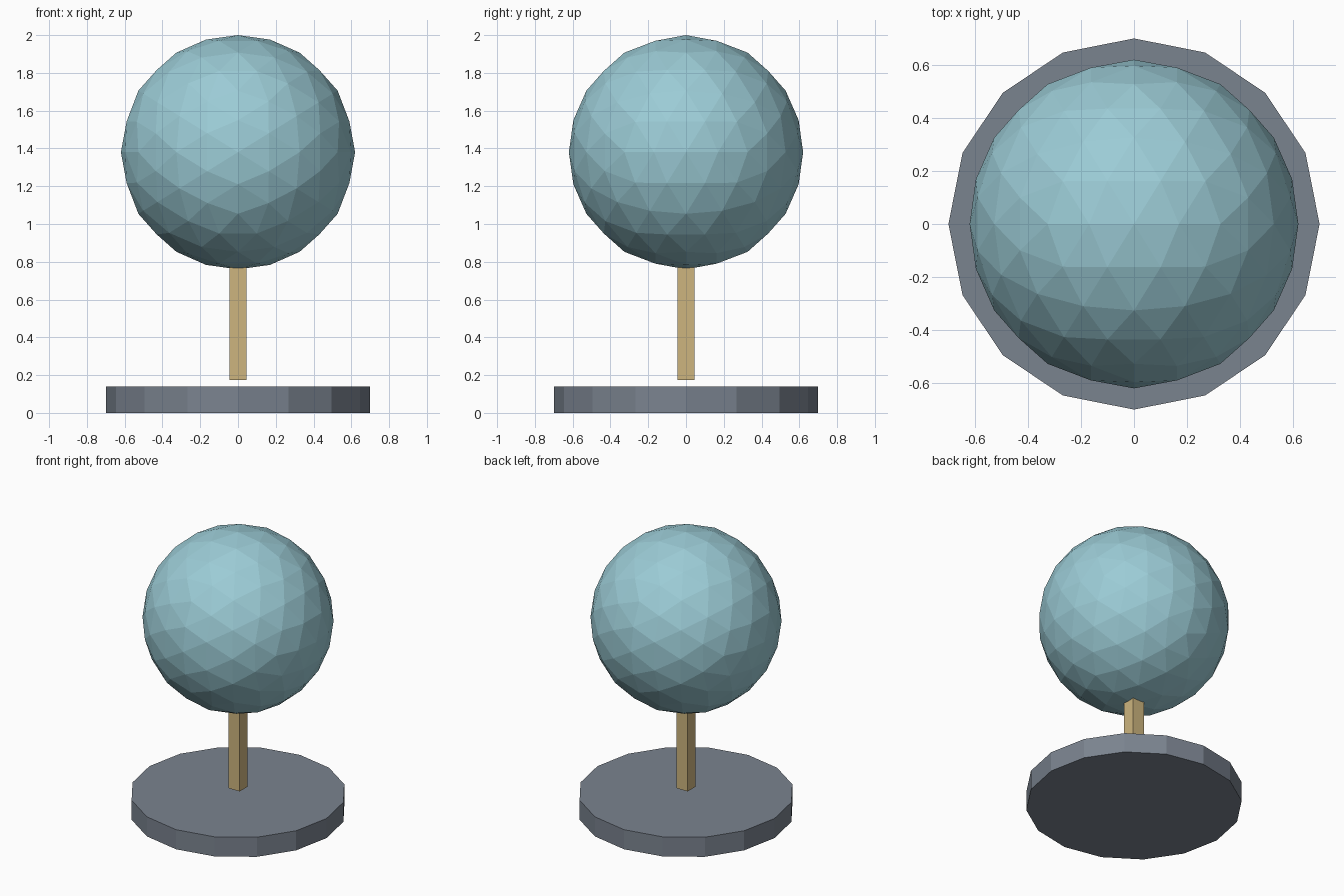
import bpy, bmesh
from math import sqrt
from mathutils import Matrix, Vector

if "Cube" in bpy.data.objects:
    bpy.data.objects.remove(bpy.data.objects["Cube"])


def make_object(name, bm, color):
    bmesh.ops.recalc_face_normals(bm, faces=bm.faces[:])
    mesh = bpy.data.meshes.new(name)
    bm.to_mesh(mesh)
    bm.free()
    mat = bpy.data.materials.new(name + "_color")
    mat.diffuse_color = (*color, 1)
    mat.use_nodes = True
    mat.node_tree.nodes["Principled BSDF"].inputs["Base Color"].default_value = mat.diffuse_color
    mesh.materials.append(mat)
    obj = bpy.data.objects.new(name, mesh)
    bpy.context.collection.objects.link(obj)
    return obj


# Base: sixteen-sided disc
bm = bmesh.new()
bmesh.ops.create_cone(bm, cap_ends=True, segments=16, radius1=0.70, radius2=0.70,
                      depth=0.14, matrix=Matrix.Translation((0, 0, 0.07)))
make_object("base_disc", bm, (0.195, 0.227, 0.275))

# Post: slim square bar, floating just above the base and reaching into the ball
POST_BOTTOM, POST_TOP, POST_WIDTH = 0.175, 0.80, 0.09
bm = bmesh.new()
bmesh.ops.create_cube(bm, size=1)
bmesh.ops.scale(bm, vec=(POST_WIDTH, POST_WIDTH, POST_TOP - POST_BOTTOM), verts=bm.verts)
bmesh.ops.translate(bm, vec=(0, 0, (POST_BOTTOM + POST_TOP) / 2), verts=bm.verts)
make_object("post", bm, (0.61, 0.46, 0.21))

# Ball: icosahedron with edges centred on the axes, split twice and rounded
RADIUS = 0.62
t = (1 + sqrt(5)) / 2
bm = bmesh.new()
for a in (-1, 1):
    for b in (-t, t):
        for corner in ((a, 0, b), (0, b, a), (b, a, 0)):
            bm.verts.new(Vector(corner).normalized() * RADIUS)
bmesh.ops.convex_hull(bm, input=bm.verts[:])
for _ in range(2):
    bmesh.ops.subdivide_edges(bm, edges=bm.edges[:], cuts=1, use_grid_fill=True)
    for v in bm.verts:
        v.co = v.co.normalized() * RADIUS
bmesh.ops.translate(bm, vec=(0, 0, 2 - RADIUS), verts=bm.verts)
make_object("ball", bm, (0.33, 0.60, 0.67))
